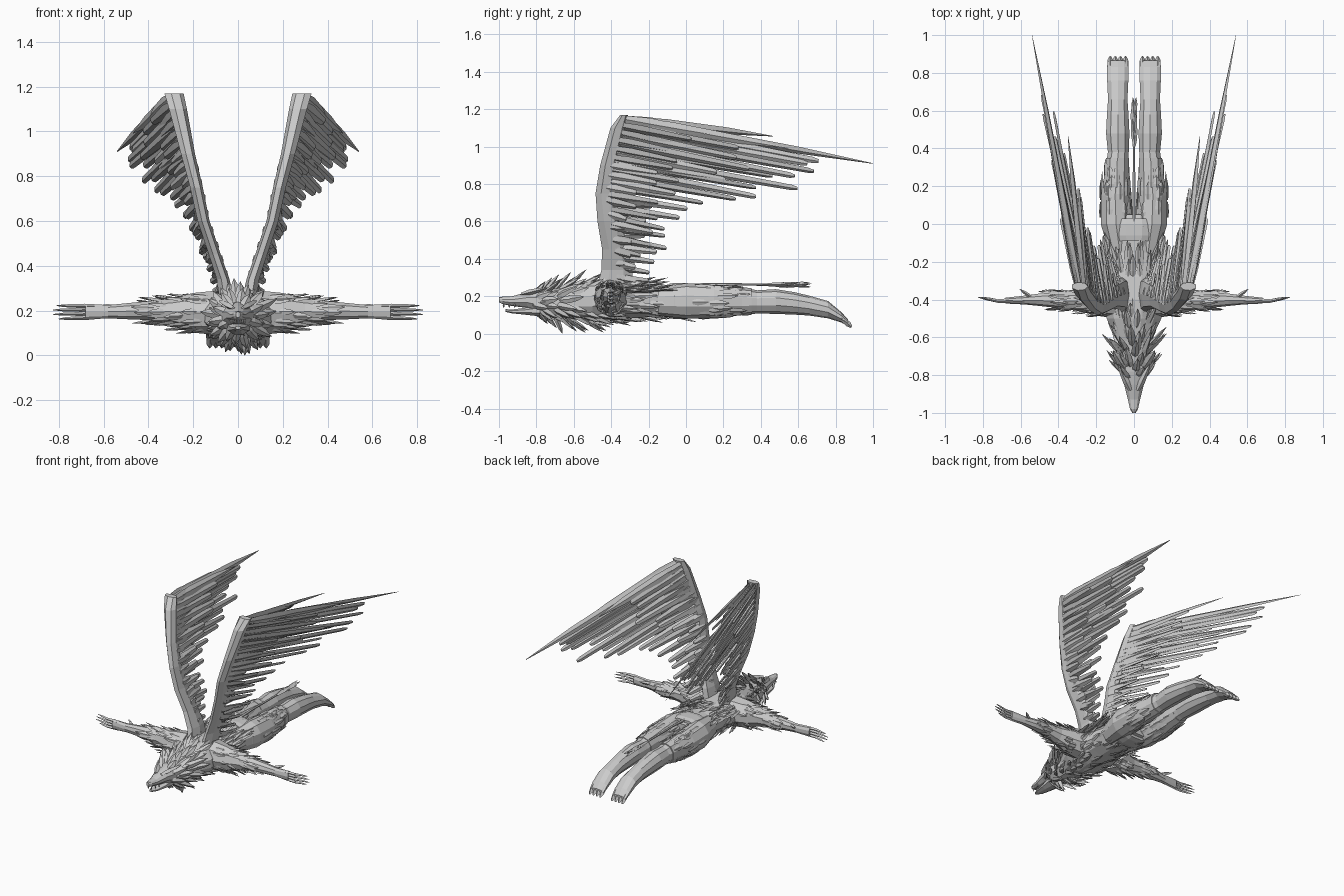
import bpy, bmesh, math, random
from mathutils import Vector

if "Cube" in bpy.data.objects:
    bpy.data.objects.remove(bpy.data.objects["Cube"])

random.seed(4)
X, Y, Z = Vector((1, 0, 0)), Vector((0, 1, 0)), Vector((0, 0, 1))
stone = bpy.data.materials.new("stone grey")
stone.diffuse_color = (0.6, 0.6, 0.6, 1)
stone.use_nodes = True
stone.node_tree.nodes["Principled BSDF"].inputs["Base Color"].default_value = stone.diffuse_color


def finish(bm, name, mirror=False):
    bmesh.ops.recalc_face_normals(bm, faces=bm.faces)
    me = bpy.data.meshes.new(name)
    bm.to_mesh(me)
    bm.free()
    me.materials.append(stone)
    ob = bpy.data.objects.new(name, me)
    bpy.context.collection.objects.link(ob)
    if mirror:
        m = ob.modifiers.new("mirror", 'MIRROR')
        m.use_clip = m.use_mirror_merge = False
    return ob


def skin(bm, loops):
    loops = [[bm.verts.new(p) for p in lp] for lp in loops]
    n = len(loops[0])
    for a, b in zip(loops, loops[1:]):
        for i in range(n):
            bm.faces.new((a[i], a[(i + 1) % n], b[(i + 1) % n], b[i]))
    bm.faces.new(loops[0])
    bm.faces.new(loops[-1])


# elliptical body sections: each ring is x, y, z, radius along u, radius along v
def loft(bm, rings, u, v, n=10):
    skin(bm, [[Vector(r[:3]) + u * r[3] * math.cos((i + .5) * math.tau / n)
               + v * r[4] * math.sin((i + .5) * math.tau / n) for i in range(n)] for r in rings])


# flat tapered blade used for feathers, fur, fingers and toes
LEAF = ((0, .6), (.3, 1), (.7, .75), (1, .06))
FEATHER = ((0, .8), (.3, 1), (.97, .6), (1, .35))


def blade(bm, root, tip, width, thick, side, shape=LEAF):
    root, tip = Vector(root), Vector(tip)
    d = (tip - root).normalized()
    n = d.cross(side).normalized()
    s = n.cross(d)
    skin(bm, [[root.lerp(tip, t) + a * s * width * w / 2 + b * n * thick * w / 2
               for a, b in ((-1, 0), (0, -1), (1, 0), (0, 1))] for t, w in shape])


def at(rings, t):
    f = max(0, min(.9999, t)) * (len(rings) - 1)
    i = int(f)
    return [a + (b - a) * (f - i) for a, b in zip(rings[i], rings[i + 1])]


# scatter fur tufts over a lofted part, combed along flow and lifted off the skin
def fur(bm, rings, u, v, flow, count, length, width, lift, t0=0, t1=1, inset=.9):
    for _ in range(count):
        r = at(rings, random.uniform(t0, t1))
        a = random.uniform(0, math.tau)
        out = u * math.cos(a) + v * math.sin(a)
        p = Vector(r[:3]) + (u * r[3] * math.cos(a) + v * r[4] * math.sin(a)) * inset
        d = (flow + out * lift * random.uniform(.6, 1.3)).normalized()
        blade(bm, p, p + d * length * random.uniform(.65, 1.2), width, width * .4, flow.cross(out))


# torso
torso = [(0, -.62, .17, .09, .09), (0, -.5, .175, .15, .11), (0, -.4, .18, .17, .112),
         (0, -.28, .18, .15, .1), (0, -.15, .175, .13, .085), (0, -.02, .175, .15, .088),
         (0, .05, .175, .12, .07)]
bm = bmesh.new()
loft(bm, torso, X, Z, 12)
finish(bm, "torso")
bm = bmesh.new()
fur(bm, torso, X, Z, Y, 130, .13, .035, .22, .05, .75)
finish(bm, "body_fur")
bm = bmesh.new()
loft(bm, [(0, -.09, .175, .15, .095), (0, -.06, .175, .165, .1), (0, 0, .175, .17, .1),
          (0, .03, .175, .16, .092)], X, Z, 12)
finish(bm, "waistband")

# head with open jaws
head = [(0, -.58, .17, .095, .095), (0, -.7, .165, .08, .08), (0, -.78, .172, .075, .066),
        (0, -.85, .18, .055, .042), (0, -.93, .174, .034, .026), (0, -.98, .178, .022, .02),
        (0, -1, .182, .01, .014)]
bm = bmesh.new()
loft(bm, head, X, Z)
finish(bm, "head")
bm = bmesh.new()
loft(bm, [(0, -.78, .125, .055, .035), (0, -.86, .12, .04, .02), (0, -.93, .119, .026, .011),
          (0, -.965, .124, .012, .008)], X, Z, 8)
finish(bm, "lower_jaw")
bm = bmesh.new()
for x, y in ((.012, -.975), (.022, -.945), (.03, -.915)):
    blade(bm, (x, y, .16), (x, y, .138), .01, .01, X)
finish(bm, "teeth", True)
bm = bmesh.new()
blade(bm, (.02, -.88, .21), (.085, -.74, .245), .035, .03, X)
blade(bm, (.05, -.76, .22), (.11, -.67, .285), .05, .02, X)
finish(bm, "brows_and_ears", True)

# mane: rings of tufts around the neck, steepest behind the face
bm = bmesh.new()
for y, r, ln, k, n in ((-.8, .06, .1, 1.0, 14), (-.76, .07, .13, 1.0, 16), (-.7, .075, .15, .9, 17),
                       (-.64, .085, .14, .75, 17), (-.58, .095, .13, .6, 16), (-.52, .11, .12, .45, 16)):
    for i in range(n):
        a = (i + random.random() * .8) * math.tau / n
        out = X * math.cos(a) + Z * math.sin(a)
        p = Vector((0, y + random.uniform(-.02, .02), .168)) + out * r * .85
        d = (Y + out * k * random.uniform(.6, 1.3)).normalized()
        tip = p + d * ln * random.uniform(.75, 1.2)
        tip.z = max(.002, tip.z)
        blade(bm, p, tip, .042, .024, Y.cross(out))
blade(bm, (.04, -.7, .1), (.03, -.66, 0), .04, .03, X)
finish(bm, "mane")

# arms, arm fur, fingers
arm = [(.1, -.4, .19, .1, .1), (.2, -.405, .19, .08, .09), (.3, -.405, .195, .055, .06),
       (.4, -.4, .2, .045, .043), (.5, -.4, .197, .034, .036), (.58, -.402, .195, .024, .03),
       (.68, -.405, .195, .016, .036)]
bm = bmesh.new()
loft(bm, arm, Y, Z, 9)
finish(bm, "arm", True)
bm = bmesh.new()
fur(bm, arm, Y, Z, X, 55, .09, .03, .14, .05, .55)
finish(bm, "arm_fur", True)
bm = bmesh.new()
for z0, z1, x1 in ((.17, .163, .8), (.187, .183, .825), (.204, .203, .825), (.22, .222, .81)):
    blade(bm, (.64, -.405, z0), (.73, -.408, (z0 + z1) / 2), .02, .022, Z, ((0, 1), (.5, 1), (1, .8)))
    blade(bm, (.72, -.408, (z0 + z1) / 2), (x1, -.388, z1), .016, .018, Z, ((0, 1), (.6, .8), (1, .2)))
blade(bm, (.54, -.39, .21), (.605, -.345, .225), .024, .02, Z)
finish(bm, "fingers", True)

# legs with trouser folds, feet bent down
leg = [(.075, -.15, .172, .06, .075), (.095, 0, .175, .085, .095), (.1, .15, .172, .078, .088),
       (.087, .33, .172, .062, .07), (.083, .38, .17, .058, .062), (.086, .48, .172, .065, .066),
       (.086, .58, .162, .06, .06), (.086, .66, .15, .054, .053), (.086, .76, .128, .059, .046),
       (.086, .83, .088, .059, .028), (.086, .865, .06, .055, .018)]
bm = bmesh.new()
loft(bm, leg, X, Z)
finish(bm, "leg", True)
bm = bmesh.new()
fur(bm, leg, X, Z, Y, 45, .09, .035, .0, .1, .27, .98)
loft(bm, [(.09, .3, .172, .067, .076), (.088, .35, .172, .064, .072)], X, Z)
finish(bm, "trouser_folds", True)
bm = bmesh.new()
for i in range(4):
    x = .045 + .027 * i
    blade(bm, (x, .83, .085), (x, .885, .036), .032, .032, X, ((0, 1), (.7, .9), (1, .4)))
finish(bm, "toes", True)

# tail with tuft
tail = [(0, -.08, .255, .012, .012), (0, .15, .264, .008, .007), (0, .5, .262, .007, .006)]
bm = bmesh.new()
loft(bm, tail, X, Z, 6)
for i in range(9):
    a = i * 2.4
    y = .41 + .02 * i
    blade(bm, (0, y, .262), (.012 * math.cos(a), min(.67, y + .13), .262 + .014 * math.sin(a)),
          .026, .018, X)
finish(bm, "tail")

# wing arm, leading edge
bone = [(.05, -.38, .24, .035, .1), (.068, -.37, .34, .03, .085), (.105, -.38, .45, .028, .07),
        (.155, -.41, .6, .028, .065), (.187, -.43, .75, .03, .055), (.225, -.41, .9, .033, .05),
        (.27, -.36, 1.1, .042, .045), (.288, -.33, 1.17, .045, .022)]
bm = bmesh.new()
loft(bm, bone, X, Y, 7)
finish(bm, "wing_arm", True)

# feathers: root height on the wing arm, then tip x, y, z
tips = [(.30, .11, -.2, .28), (.42, .14, -.15, .38), (.52, .18, -.07, .47), (.64, .23, -.04, .57),
        (.76, .31, .13, .68), (.87, .37, .36, .73), (.94, .42, .58, .765), (1.02, .5, .72, .81),
        (1.09, .5, .83, .865), (1.15, .54, 1.0, .91)]


def bone_at(z):
    for a, b in zip(bone, bone[1:]):
        if a[2] <= z <= b[2]:
            return Vector(a[:3]).lerp(Vector(b[:3]), (z - a[2]) / (b[2] - a[2]))


# one layer of feathers; spread pushes the tips in or out, rise lifts the upper ones
def feathers(name, count, reach, offset, width, jitter, spread=0, rise=0):
    bm = bmesh.new()
    for i in range(count):
        t = i / (count - 1)
        row = at(tips, t)
        root = bone_at(row[0]) + X * offset
        k = reach * (1 - random.random() * jitter * (i < count - 1))
        tip = root.lerp(Vector(row[1:]), k) + X * t * (spread + random.uniform(-.02, .02) * (i < count - 1))
        tip.z += rise * t + random.uniform(-.012, .012) * (i < count - 1)
        side = (Z + X * random.uniform(.2, .9)).normalized()
        blade(bm, root, tip, width * (.75 + .25 * t), .022, side, FEATHER if t < 1 else LEAF)
    finish(bm, name, True)


feathers("flight_feathers", 20, 1.0, 0, .058, .2)
feathers("outer_coverts", 15, .66, .015, .06, .3, .01)
feathers("inner_coverts", 14, .6, -.02, .06, .3, -.08, .05)
feathers("short_outer_coverts", 16, .36, .02, .06, .3, .01)
feathers("short_inner_coverts", 16, .36, -.025, .06, .3, -.03, .02)

# fur where the wings join the back
bm = bmesh.new()
for i in range(34):
    x, y = random.uniform(.01, .16), random.uniform(-.48, -.2)
    p = Vector((x, y, .265 - x * .25))
    blade(bm, p, p + Vector((random.uniform(-.02, .04), .16, random.uniform(-.01, .04))), .035, .014, X)
finish(bm, "shoulder_fur", True)
